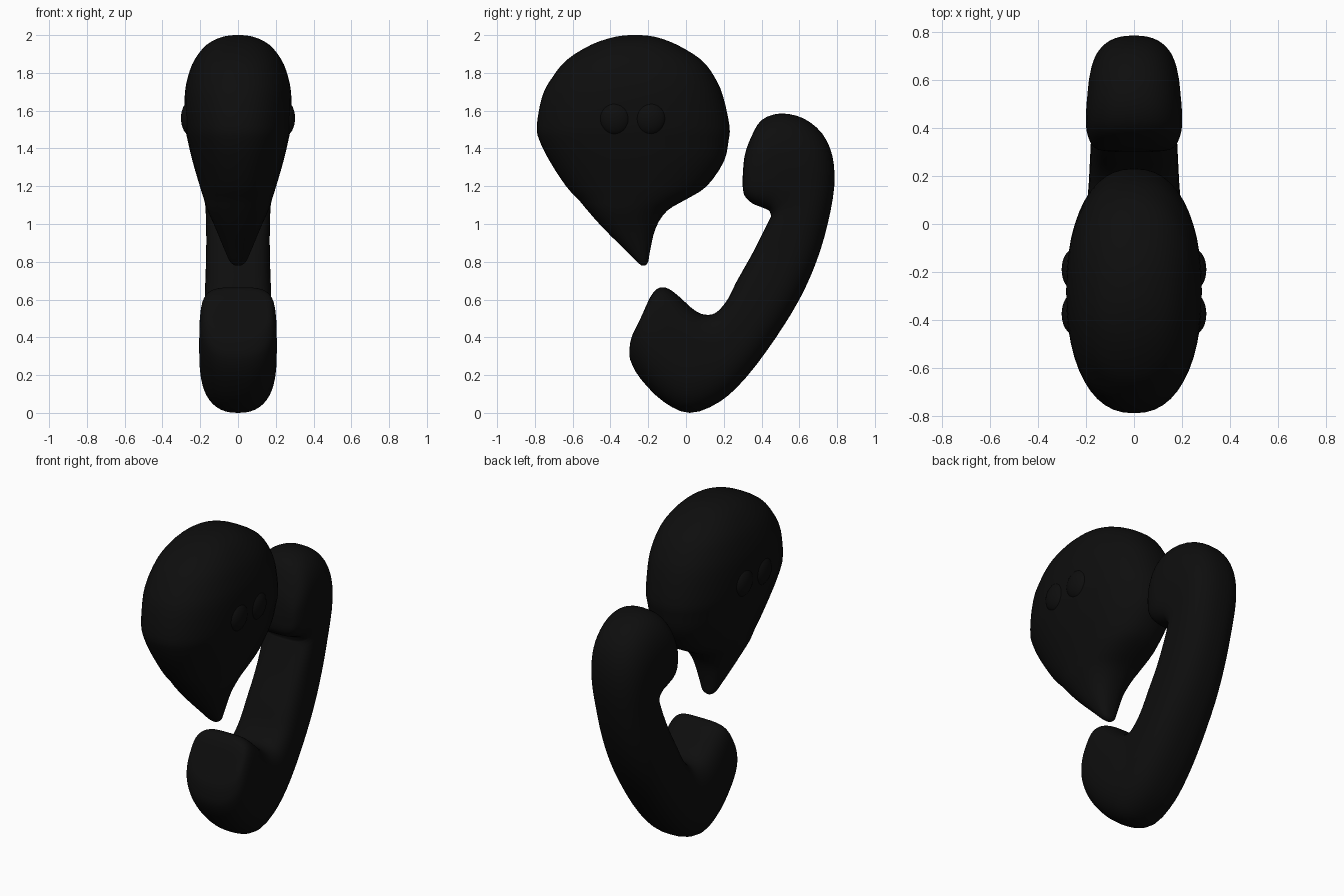
import bpy, bmesh, math
from mathutils import Vector

if "Cube" in bpy.data.objects:
    bpy.data.objects.remove(bpy.data.objects["Cube"])

black = bpy.data.materials.new("soft black")
black.diffuse_color = (0.0042, 0.0042, 0.0042, 1)
black.use_nodes = True
black.node_tree.nodes["Principled BSDF"].inputs["Base Color"].default_value = black.diffuse_color


def finish(name, bm):
    bmesh.ops.recalc_face_normals(bm, faces=bm.faces)
    me = bpy.data.meshes.new(name)
    bm.to_mesh(me)
    bm.free()
    me.materials.append(black)
    for p in me.polygons:
        p.use_smooth = True
    ob = bpy.data.objects.new(name, me)
    bpy.context.collection.objects.link(ob)
    return ob


def spline(rows, steps):
    """Catmull-Rom interpolation of section rows."""
    out = []
    n = len(rows)
    for i in range(n - 1):
        quad = zip(rows[max(i - 1, 0)], rows[i], rows[i + 1], rows[min(i + 2, n - 1)])
        quad = list(quad)
        for s in range(steps):
            t = s / steps
            out.append([0.5 * (2 * b + (c - a) * t + (2 * a - 5 * b + 4 * c - d) * t * t
                               + (3 * b - a - 3 * c + d) * t ** 3) for a, b, c, d in quad])
    return out + [list(rows[-1])]


def loft(name, rows, n_a, n_b, segs=48, steps=3):
    """Rows: side profile point a, opposite point b (y, z each), half width in x."""
    bm = bmesh.new()
    rings = []
    for ya, za, yb, zb, w in spline(rows, steps):
        a, b = Vector((0, ya, za)), Vector((0, yb, zb))
        mid, half = (a + b) / 2, (a - b) / 2
        ring = []
        for k in range(segs):
            t = 2 * math.pi * k / segs
            c, s = math.cos(t), math.sin(t)
            e = 2 / (n_a if c > 0 else n_b)
            p = mid + half * math.copysign(abs(c) ** e, c)
            p.x = w * math.copysign(abs(s) ** e, s)
            ring.append(bm.verts.new(p))
        rings.append(ring)
    for r, q in zip(rings, rings[1:]):
        for k in range(segs):
            j = (k + 1) % segs
            bm.faces.new((r[k], r[j], q[j], q[k]))
    bm.faces.new(rings[0])
    bm.faces.new(rings[-1])
    return finish(name, bm)


# Speech bubble: horizontal slices (z, y front, y back, half width)
bubble = [(2.0, -.30, -.24, .02), (1.99, -.38, -.16, .085), (1.95, -.50, -.05, .165),
          (1.87, -.63, .08, .23), (1.78, -.705, .15, .265), (1.68, -.76, .195, .282),
          (1.52, -.79, .23, .28), (1.44, -.775, .225, .266), (1.33, -.72, .2, .24),
          (1.2, -.635, .11, .202), (1.13, -.57, .0, .18), (1.07, -.52, -.1, .16),
          (.98, -.44, -.16, .12), (.86, -.32, -.19, .07), (.80, -.26, -.2, .042),
          (.78, -.235, -.215, .015)]
loft("speech_bubble", [(f, z, b, z, w) for z, f, b, w in bubble], 2.3, 2.3)

# Handset: sections from earpiece to mouthpiece (outer point, inner point, half width)
handset = [(.30, 1.25, .30, 1.20, .05), (.31, 1.36, .31, 1.15, .15), (.345, 1.46, .35, 1.11, .185),
           (.40, 1.55, .41, 1.085, .20), (.50, 1.585, .44, 1.07, .20), (.62, 1.56, .447, 1.055, .195),
           (.72, 1.48, .45, 1.04, .188), (.775, 1.36, .445, 1.03, .18), (.785, 1.2, .43, 1.0, .172),
           (.75, 1.0, .36, .86, .168), (.69, .8, .31, .77, .17), (.60, .6, .265, .69, .175),
           (.47, .39, .22, .60, .18), (.32, .19, .17, .54, .185), (.18, .06, .13, .52, .19),
           (.02, 0, .08, .525, .20), (-.12, .06, .03, .555, .205), (-.24, .18, -.03, .61, .205),
           (-.295, .28, -.08, .65, .20), (-.298, .35, -.12, .665, .19), (-.285, .41, -.155, .655, .17),
           (-.26, .46, -.185, .62, .12), (-.24, .50, -.21, .57, .04)]
loft("handset", handset, 2.4, 3.6)

# Raised oval dots on both sides of the bubble
for side, label in ((-1, "left"), (1, "right")):
    for y, pos in ((-.375, "front"), (-.19, "back")):
        bm = bmesh.new()
        bmesh.ops.create_uvsphere(bm, u_segments=32, v_segments=16, radius=1)
        bmesh.ops.scale(bm, vec=(.05, .085, .09), verts=bm.verts)
        bmesh.ops.translate(bm, vec=(side * .252, y, 1.56), verts=bm.verts)
        finish(f"dot_{label}_{pos}", bm)
